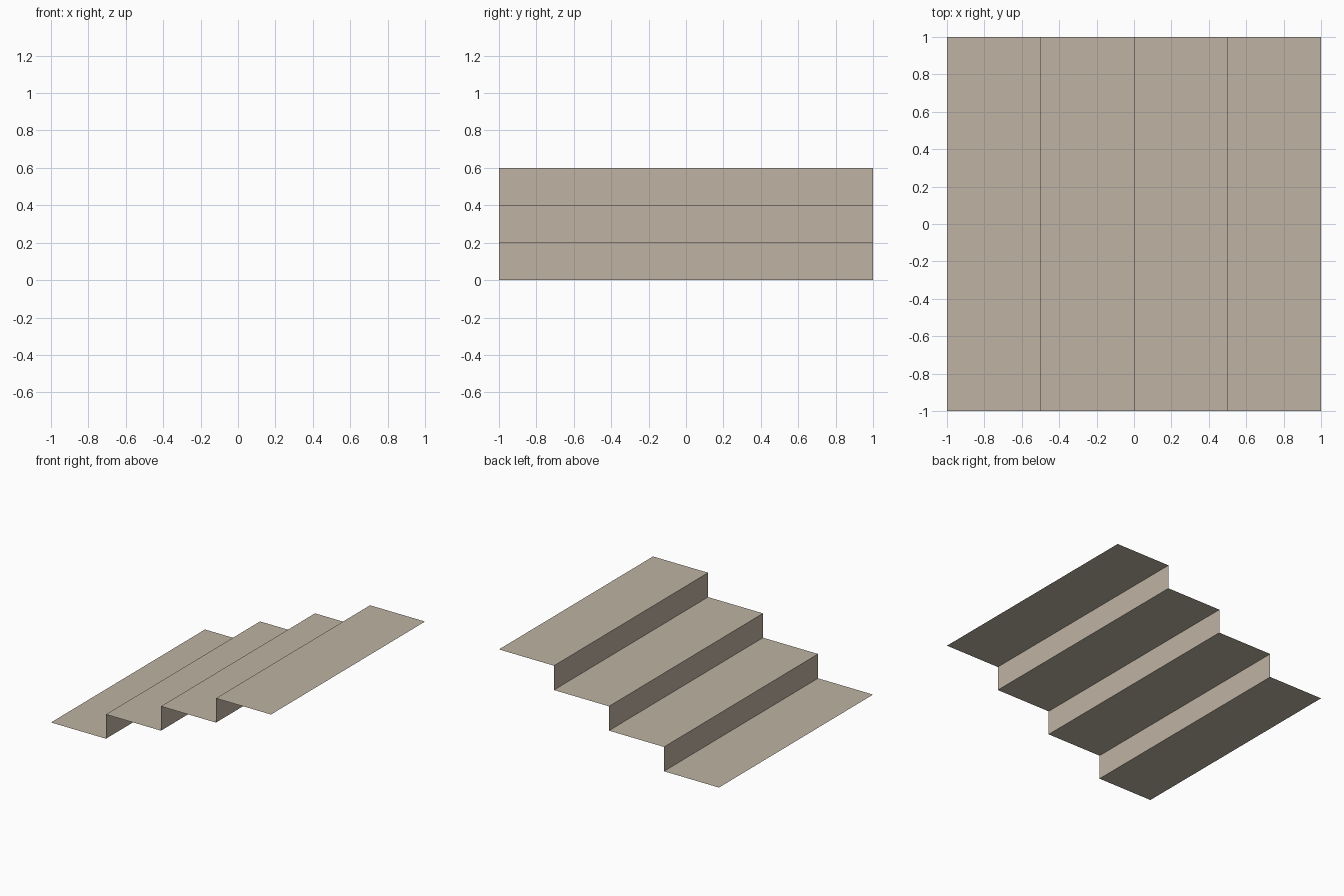
import bpy, bmesh

if "Cube" in bpy.data.objects:
    bpy.data.objects.remove(bpy.data.objects["Cube"])

STEPS, RUN, RISE, HALF_WIDTH = 4, 0.5, 0.2, 1.0

stone = bpy.data.materials.new("warm_stone")
stone.diffuse_color = (0.52, 0.45, 0.37, 1)
stone.use_nodes = True
stone.node_tree.nodes["Principled BSDF"].inputs["Base Color"].default_value = stone.diffuse_color

# Stair profile climbing towards +x: the two ends of each tread
profile = []
for i in range(STEPS):
    profile += [(-1 + i * RUN, i * RISE), (-1 + (i + 1) * RUN, i * RISE)]

# Thin stair sheet: sweep the profile across y
bm = bmesh.new()
front = [bm.verts.new((x, -HALF_WIDTH, z)) for x, z in profile]
back = [bm.verts.new((x, HALF_WIDTH, z)) for x, z in profile]
for i in range(len(profile) - 1):
    bm.faces.new((front[i], front[i + 1], back[i + 1], back[i]))

mesh = bpy.data.meshes.new("stair_sheet")
bm.normal_update()
bm.to_mesh(mesh)
bm.free()
mesh.materials.append(stone)
stairs = bpy.data.objects.new("stair_sheet", mesh)
bpy.context.collection.objects.link(stairs)
